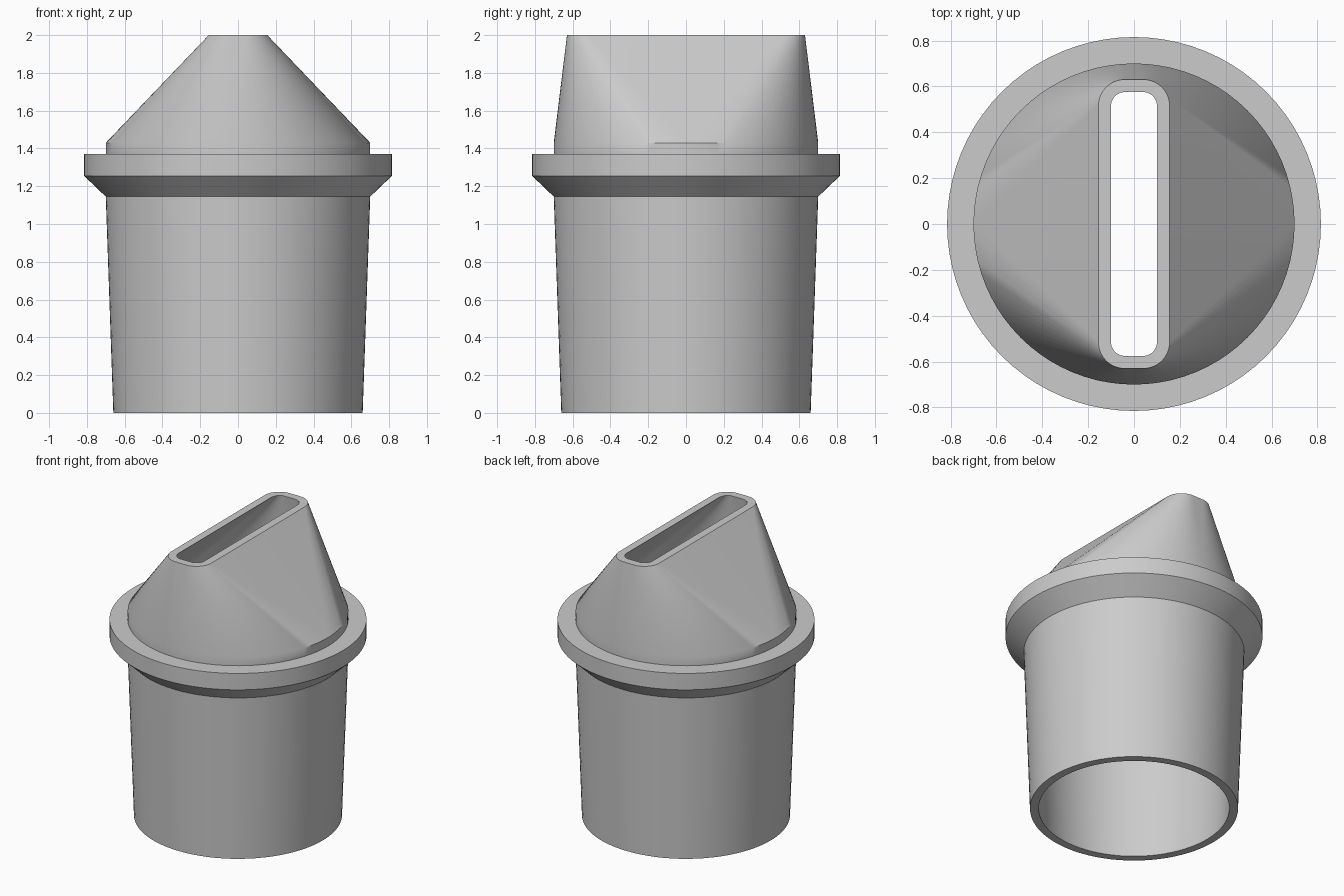
import bpy, bmesh
from math import cos, sin, pi, radians

cube = bpy.data.objects.get("Cube")
if cube:
    bpy.data.objects.remove(cube, do_unlink=True)

STEPS = 20  # segments per quarter turn

grey = bpy.data.materials.new("plain_grey")
grey.use_nodes = True
colour = (0.6, 0.6, 0.6, 1)
grey.diffuse_color = colour
grey.node_tree.nodes["Principled BSDF"].inputs["Base Color"].default_value = colour


def ring(z, radius, cx=0, cy=0):
    """Rounded rectangle: four quarter arcs around (+-cx, +-cy); a circle when both are 0."""
    points = []
    for quarter, (sx, sy) in enumerate([(1, 1), (-1, 1), (-1, -1), (1, -1)]):
        for i in range(STEPS + 1):
            a = (quarter + i / STEPS) * pi / 2
            points.append((sx * cx + radius * cos(a), sy * cy + radius * sin(a), z))
    return points


# Closed wall section: up the outside, over the slot rim, down the inside
rings = [
    ring(0, 0.66),
    ring(1.145, 0.70),
    ring(1.255, 0.815),               # flared collar
    ring(1.37, 0.815),
    ring(1.37, 0.70),
    ring(1.43, 0.70),
    ring(2, 0.115, 0.04, 0.515),      # slot outer edge
    ring(2, 0.06, 0.04, 0.515),       # slot inner edge
    ring(1.43, 0.645),
    ring(1.145, 0.645),
    ring(0, 0.605),
]

bm = bmesh.new()
loops = [[bm.verts.new(p) for p in r] for r in rings]
count = len(loops[0])
for k, low in enumerate(loops):
    high = loops[(k + 1) % len(loops)]
    for i in range(count):
        j = (i + 1) % count
        bm.faces.new((low[i], low[j], high[j], high[i]))
# Circles repeat a point at each quarter; merging leaves the flat triangles of the spout
bmesh.ops.remove_doubles(bm, verts=bm.verts, dist=0.0005)
bmesh.ops.recalc_face_normals(bm, faces=bm.faces)

mesh = bpy.data.meshes.new("slotted_nozzle")
bm.to_mesh(mesh)
bm.free()
mesh.materials.append(grey)
nozzle = bpy.data.objects.new("slotted_nozzle", mesh)
bpy.context.collection.objects.link(nozzle)
bpy.context.view_layer.objects.active = nozzle
nozzle.select_set(True)
bpy.ops.object.shade_smooth_by_angle(angle=radians(35))
